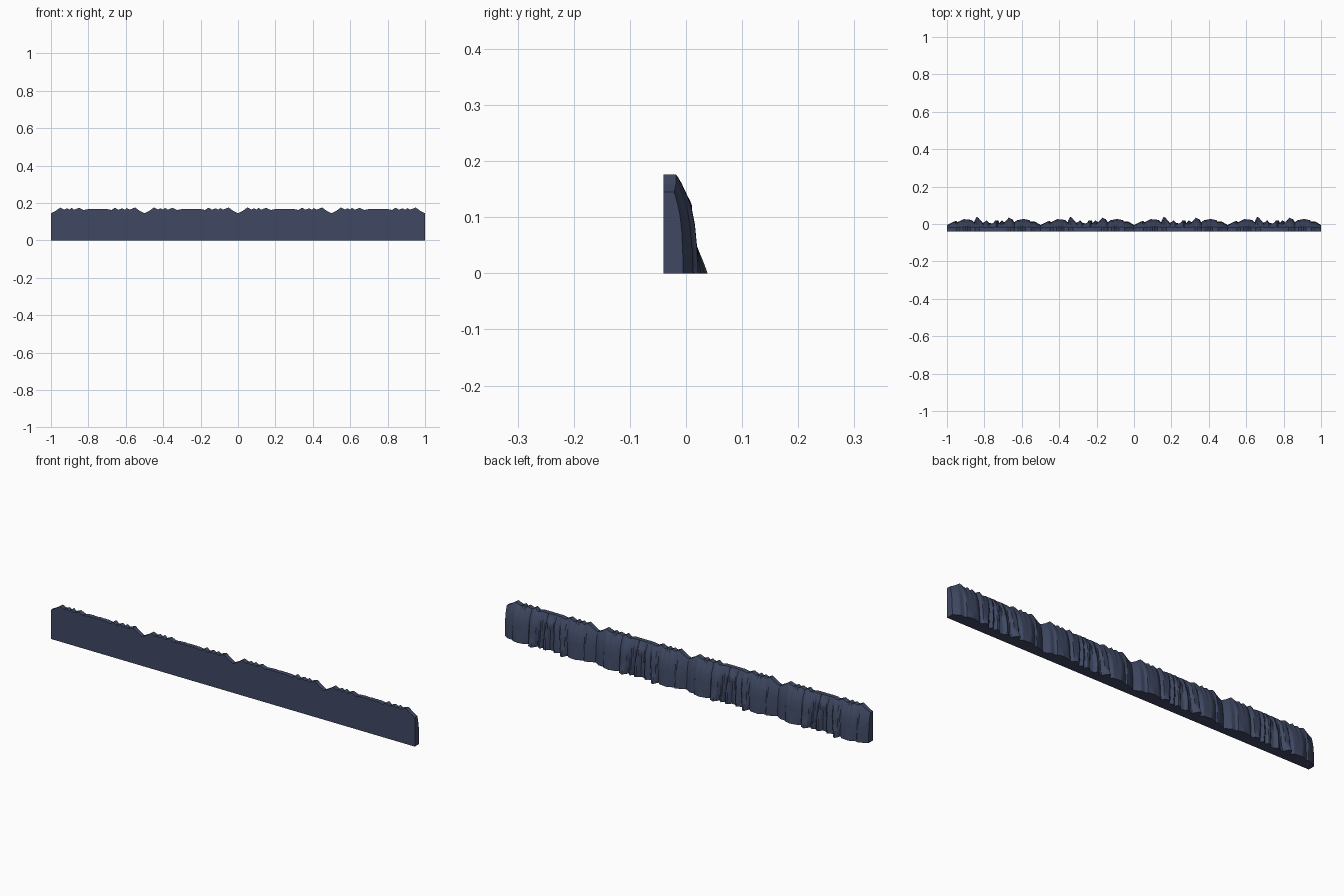
import bpy, bmesh, math

if "Cube" in bpy.data.objects:
    bpy.data.objects.remove(bpy.data.objects["Cube"])

# Outline of the folds along the foot of one tile (u, y) and of its crest (u, z)
FOOT = [(0, -.005), (.03, .010), (.05, .017), (.056, .010), (.09, .026), (.13, .022),
        (.145, .010), (.158, .040), (.172, .030), (.185, .006), (.2, .010), (.212, .020),
        (.226, .005), (.245, .003), (.26, .020), (.274, .020), (.28, .004), (.295, .020),
        (.31, .006), (.33, .034), (.35, .025), (.36, .010), (.375, .020), (.41, .027),
        (.44, .021), (.446, .013), (.47, .013), (.5, -.005)]
CREST = [(0, .145), (.025, .158), (.05, .176), (.072, .165), (.085, .172), (.1, .165),
         (.11, .174), (.125, .164), (.15, .175), (.175, .163), (.2, .168), (.3, .168),
         (.325, .163), (.342, .176), (.36, .164), (.38, .172), (.395, .164), (.405, .173),
         (.42, .165), (.45, .176), (.475, .158), (.5, .145)]
# How far the face leans back with height: (height fraction, lean 0..1)
PROFILE = [(0, 0), (.25, .05), (.5, .16), (.7, .34), (.82, .56), (.92, .78), (1, 1)]
TILES, COLS, ROWS = 4, 100, 14


def lerp(points, t):
    for (a, va), (b, vb) in zip(points, points[1:]):
        if t <= b:
            return va + (vb - va) * (t - a) / (b - a)
    return points[-1][1]


def face_y(u, f, z):
    # folds drift sideways with height, fading out at tile seams
    drift = .016 * math.sin(math.pi * u / .5) * math.sin(u * 26) * f
    y = lerp(FOOT, min(.5, max(0, u + drift)))
    if y > .022:      # spurs taper off close to the ground
        y = .022 + (y - .022) * max(0, 1 - z / .048)
    lean = lerp(PROFILE, f)
    y = y * (1 - lean) + (-.018 + .18 * (y - .012)) * lean
    # rounded knob near the crest
    y += .010 * math.exp(-((u - .245) / .014) ** 2 - ((z - .125) / .016) ** 2)
    return y


bm = bmesh.new()
n = TILES * COLS
rings = []
for i in range(n + 1):
    x = -1 + 2 * i / n
    u = .5 * (i % COLS) / COLS
    top = lerp(CREST, u)
    ring = [bm.verts.new((x, -.04, 0))]
    for j in range(ROWS + 1):
        f = j / ROWS
        ring.append(bm.verts.new((x, face_y(u, f, f * top), f * top)))
    ring.append(bm.verts.new((x, -.04, top)))
    rings.append(ring)
for a, b in zip(rings, rings[1:]):
    for k in range(len(a)):
        m = (k + 1) % len(a)
        bm.faces.new((a[k], a[m], b[m], b[k]))
# end caps
bm.faces.new(rings[0])
bm.faces.new(rings[-1])
bmesh.ops.recalc_face_normals(bm, faces=bm.faces)

me = bpy.data.meshes.new("rock_ledge")
bm.to_mesh(me)
bm.free()
ob = bpy.data.objects.new("rock_ledge", me)
bpy.context.collection.objects.link(ob)

mat = bpy.data.materials.new("dark slate blue")
mat.diffuse_color = (.050, .066, .125, 1)
mat.use_nodes = True
mat.node_tree.nodes["Principled BSDF"].inputs["Base Color"].default_value = mat.diffuse_color
me.materials.append(mat)

bpy.context.view_layer.objects.active = ob
ob.select_set(True)
bpy.ops.object.shade_smooth_by_angle(angle=math.radians(30))
